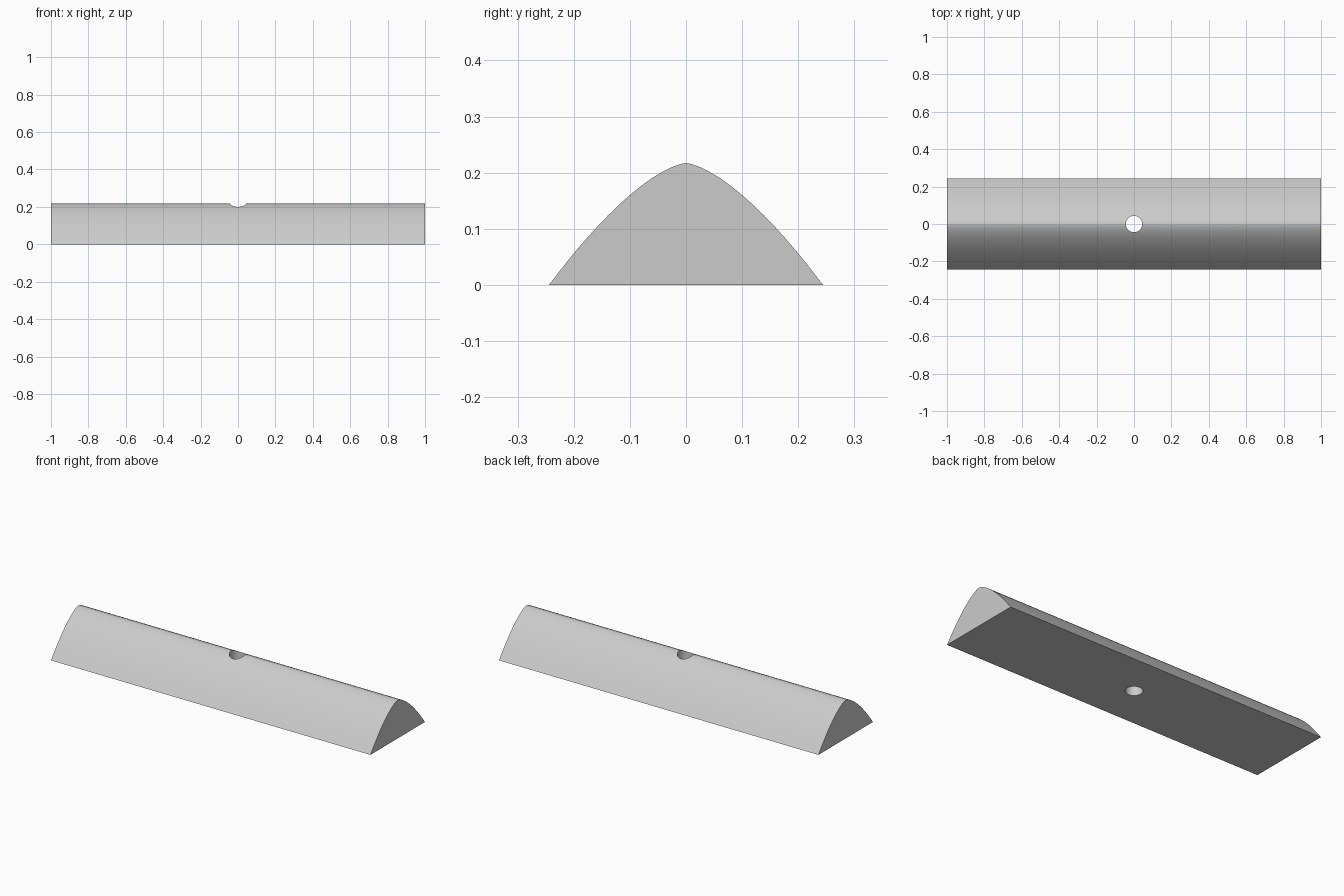
import bpy, bmesh, math

cube = bpy.data.objects.get("Cube")
if cube:
    bpy.data.objects.remove(cube, do_unlink=True)

HALF_LENGTH, HALF_WIDTH, HEIGHT = 1.0, 0.244, 0.217
HOLE_RADIUS = 0.044
STEPS = 24

grey = bpy.data.materials.new("light_grey")
grey.use_nodes = True
colour = (0.6, 0.6, 0.6, 1)
grey.diffuse_color = colour
grey.node_tree.nodes["Principled BSDF"].inputs["Base Color"].default_value = colour


def make_object(name, bm):
    bmesh.ops.recalc_face_normals(bm, faces=bm.faces)
    mesh = bpy.data.meshes.new(name)
    bm.to_mesh(mesh)
    bm.free()
    mesh.materials.append(grey)
    obj = bpy.data.objects.new(name, mesh)
    bpy.context.collection.objects.link(obj)
    return obj


# Solid bar: arched profile, finer towards the crest, extruded along x
bm = bmesh.new()
profile = []
for i in range(-STEPS, STEPS + 1):
    t = abs(i) / STEPS
    across = t ** 1.4
    y = math.copysign(HALF_WIDTH * across, i)
    profile.append(bm.verts.new((-HALF_LENGTH, y, HEIGHT * (1 - across ** 1.5))))
end = bm.faces.new(profile)
result = bmesh.ops.extrude_face_region(bm, geom=[end], use_keep_orig=True)
moved = [g for g in result["geom"] if isinstance(g, bmesh.types.BMVert)]
bmesh.ops.translate(bm, verts=moved, vec=(2 * HALF_LENGTH, 0, 0))
bar = make_object("arched_bar", bm)

# Vertical through hole
bm = bmesh.new()
bmesh.ops.create_cone(bm, cap_ends=True, segments=48, radius1=HOLE_RADIUS,
                      radius2=HOLE_RADIUS, depth=1)
cutter = make_object("hole_cutter", bm)
cutter.hide_render = True

cut = bar.modifiers.new("through_hole", "BOOLEAN")
cut.operation = "DIFFERENCE"
cut.solver = "EXACT"
cut.object = cutter

bpy.ops.object.select_all(action="DESELECT")
bar.select_set(True)
bpy.context.view_layer.objects.active = bar
bpy.ops.object.modifier_apply(modifier=cut.name)
bpy.data.objects.remove(cutter, do_unlink=True)
bpy.ops.object.shade_smooth_by_angle(angle=math.radians(30))
